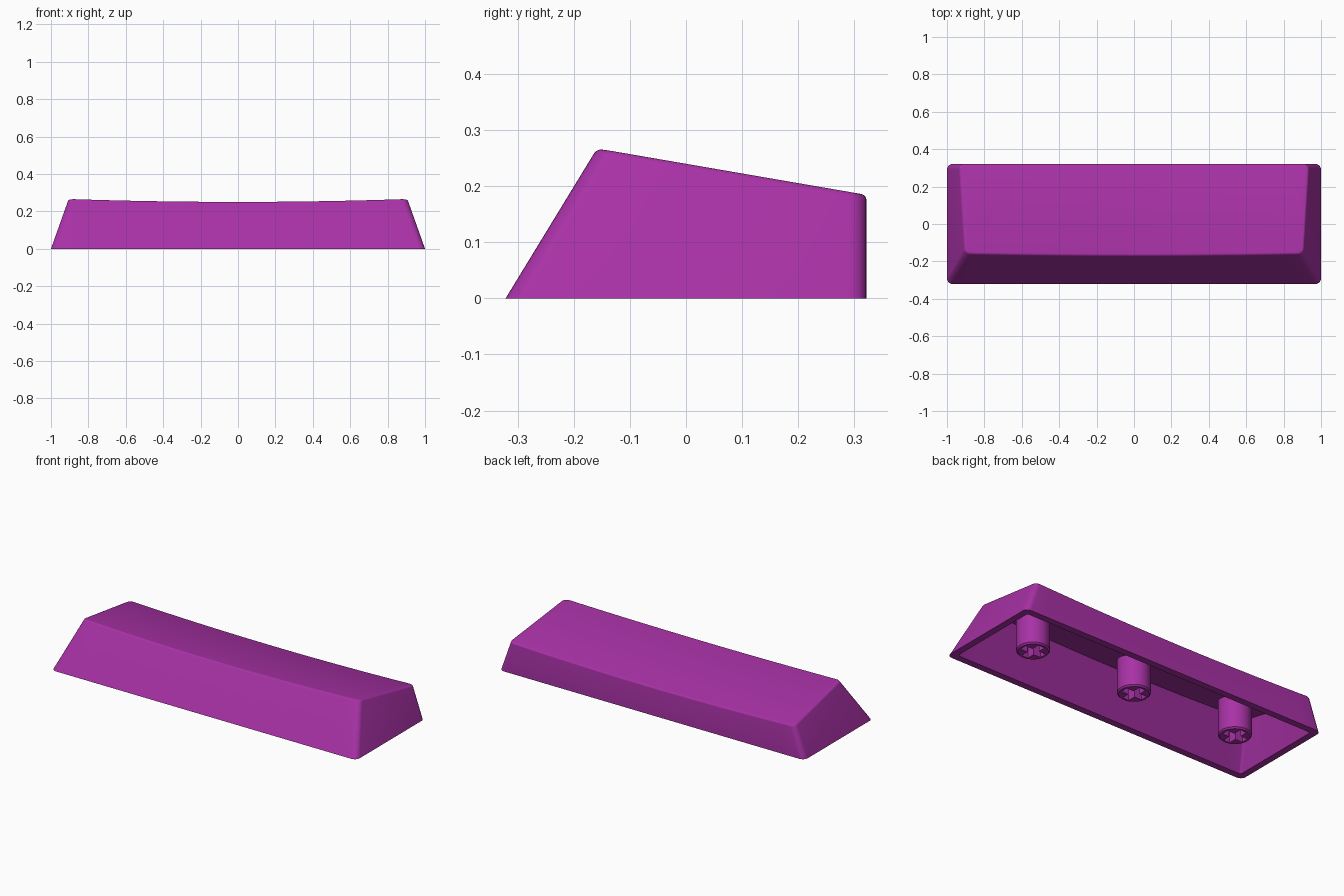
import bpy, bmesh, math

cube = bpy.data.objects.get("Cube")
if cube:
    bpy.data.objects.remove(cube, do_unlink=True)

purple = bpy.data.materials.new("purple plastic")
colour = (0.39, 0.031, 0.38, 1.0)
purple.diffuse_color = colour
purple.use_nodes = True
bsdf = purple.node_tree.nodes["Principled BSDF"]
bsdf.inputs["Base Color"].default_value = colour
bsdf.inputs["Roughness"].default_value = 0.5

HALF_X, HALF_Y = 1.0, 0.3215      # footprint
LEAN_X, LEAN_FRONT = 0.356, 0.61  # inward lean of walls per unit height
WALL, ROOF = 0.04, 0.03           # shell thickness
ARC, SPAN = 6, 24                 # segments per corner and along each long edge


def top_height(x, y):
    """Sloped top with a shallow dish across the width."""
    return 0.24 - 0.173 * y - 0.017 * max(0.0, 1 - (x / 0.905) ** 2)


def half_row(side, inset, radius):
    """Bottom outline of the front (-1) or back (+1) half, left to right."""
    cx, cy = HALF_X - inset - radius, HALF_Y - inset - radius
    angles = [math.pi / 2 * i / ARC for i in range(ARC + 1)]
    corner = [(cx + radius * math.cos(a), side * (cy + radius * math.sin(a))) for a in angles]
    edge = [(cx * (2 * i / SPAN - 1), side * (cy + radius)) for i in range(1, SPAN)]
    return [(-x, y) for x, y in corner] + edge + corner[::-1]


def ring(inset, radius, drop=None):
    """Closed wall loop, on the ground or raised to just under the top surface."""
    points = []
    cx = HALF_X - inset - radius
    front, back = half_row(-1, inset, radius), half_row(1, inset, radius)
    for x0, y0 in front + back[::-1]:
        z, x, y = 0.0, x0, y0
        if drop is not None:
            for _ in range(10):
                x = x0 - LEAN_X * z * max(-1, min(1, x0 / cx))
                y = y0 + (LEAN_FRONT * z if y0 < 0 else 0)
                z = top_height(x, y) - drop
        points.append((x, y, z))
    return points


def bridge(bm, a, b):
    n = len(a)
    for i in range(n):
        j = (i + 1) % n
        bm.faces.new((a[i], a[j], b[j], b[i]))


def strip_cap(bm, loop):
    n = len(loop)
    for i in range(n // 2 - 1):
        bm.faces.new((loop[i], loop[i + 1], loop[n - 2 - i], loop[n - 1 - i]))


def finish(bm, name, angle=35):
    bmesh.ops.recalc_face_normals(bm, faces=bm.faces)
    mesh = bpy.data.meshes.new(name)
    bm.to_mesh(mesh)
    bm.free()
    mesh.materials.append(purple)
    obj = bpy.data.objects.new(name, mesh)
    bpy.context.collection.objects.link(obj)
    bpy.ops.object.select_all(action='DESELECT')
    obj.select_set(True)
    bpy.context.view_layer.objects.active = obj
    bpy.ops.object.shade_smooth_by_angle(angle=math.radians(angle))
    return obj


# Hollow cap shell: inner roof, inner wall, bottom rim, outer wall, rounded lip, top
bm = bmesh.new()
loops = [ring(WALL, 0.012, ROOF), ring(WALL, 0.012), ring(0, 0.032)]
lip = 0.009
for k in range(5):
    a = math.pi / 2 * k / 4
    inset = lip * (1 - math.cos(a))
    loops.append(ring(inset, 0.032 - inset, lip * (1 - math.sin(a))))
loops = [[bm.verts.new(p) for p in loop] for loop in loops]
for a, b in zip(loops, loops[1:]):
    bridge(bm, a, b)
strip_cap(bm, loops[0])
strip_cap(bm, loops[-1])
finish(bm, "cap_shell")


def make_stem(name, sx):
    """Round post with a cross-shaped socket in its lower end."""
    bm = bmesh.new()
    radius, chamfer, arm, slot, depth = 0.088, 0.008, 0.068, 0.021, 0.16
    n = 48

    def circle(r, height):
        pts = [(sx + r * math.cos(2 * math.pi * i / n), r * math.sin(2 * math.pi * i / n))
               for i in range(n)]
        return [bm.verts.new((x, y, height(x, y))) for x, y in pts]

    low = circle(radius - chamfer, lambda x, y: 0.0)
    mid = circle(radius, lambda x, y: chamfer)
    high = circle(radius, lambda x, y: top_height(x, y) - 0.015)
    bridge(bm, low, mid)
    bridge(bm, mid, high)

    # Cross outline, repeated by quarter turns
    outline = []
    for q in range(4):
        c, s = round(math.cos(q * math.pi / 2)), round(math.sin(q * math.pi / 2))
        for x, y in ((arm, 0), (arm, slot), (slot, slot), (slot, arm)):
            outline.append((sx + c * x - s * y, s * x + c * y))
    mouth = [bm.verts.new((x, y, 0)) for x, y in outline]
    floor = [bm.verts.new((x, y, depth)) for x, y in outline]
    bridge(bm, mouth, floor)
    bm.faces.new(floor)
    for q in range(4):
        outer = [low[(q * n // 4 + i) % n] for i in range(n // 4 + 1)]
        inner = [mouth[(q * 4 + i) % 16] for i in range(5)]
        bm.faces.new(outer + inner[::-1])
    finish(bm, name)


for stem_name, stem_x in (("right_stem", -0.685), ("middle_stem", 0.0), ("left_stem", 0.685)):
    make_stem(stem_name, stem_x)
